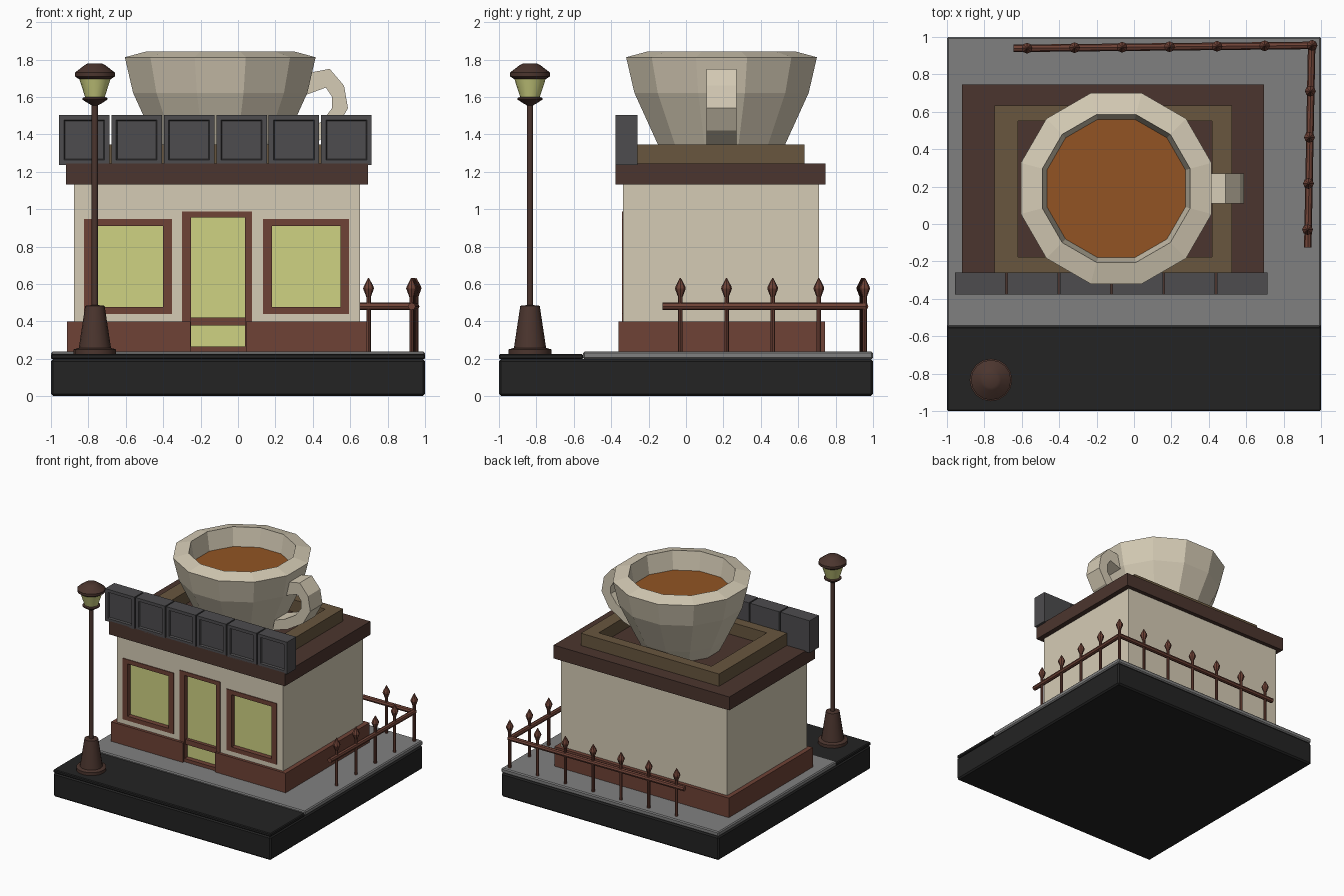
import bpy, bmesh, math
from mathutils import Vector

if "Cube" in bpy.data.objects:
    bpy.data.objects.remove(bpy.data.objects["Cube"])


def mat(name, r, g, b):
    m = bpy.data.materials.new(name)
    m.diffuse_color = [((c / 255 + 0.055) / 1.055) ** 2.4 for c in (r, g, b)] + [1]
    m.use_nodes = True
    m.node_tree.nodes["Principled BSDF"].inputs["Base Color"].default_value = m.diffuse_color
    return m


BLACK = mat("asphalt black", 35, 35, 35)
PAVE = mat("pavement grey", 128, 128, 128)
CREAM = mat("cream", 213, 203, 181)
DARK = mat("dark brown", 75, 53, 46)
RED = mat("red brown", 110, 66, 54)
TAN = mat("tan wood", 104, 86, 62)
COFFEE = mat("coffee orange", 146, 84, 36)
SLATE = mat("slate grey", 77, 76, 78)
GLASS = mat("yellow glass", 207, 210, 130)


def finish(name, bm, material, bevel=0):
    bmesh.ops.recalc_face_normals(bm, faces=bm.faces)
    me = bpy.data.meshes.new(name)
    bm.to_mesh(me)
    bm.free()
    ob = bpy.data.objects.new(name, me)
    bpy.context.collection.objects.link(ob)
    if material:
        me.materials.append(material)
    if bevel:
        mod = ob.modifiers.new("bevel", "BEVEL")
        mod.width, mod.segments = bevel, 1
    return ob


def add_box(bm, x0, x1, y0, y1, z0, z1):
    vs = bmesh.ops.create_cube(bm, size=1)["verts"]
    for v in vs:
        v.co = Vector((x1 if v.co.x > 0 else x0, y1 if v.co.y > 0 else y0, z1 if v.co.z > 0 else z0))


def boxes(name, dims, material, bevel=0):
    bm = bmesh.new()
    for d in dims:
        add_box(bm, *d)
    return finish(name, bm, material, bevel)


def frame_front(name, outer, inner, y0, y1, material):
    """Rectangular ring in the xz plane; rectangles are x0, x1, z0, z1."""
    bm = bmesh.new()
    rings = []
    for (a, b, c, d), y in ((outer, y0), (inner, y0), (inner, y1), (outer, y1)):
        rings.append([bm.verts.new((x, y, z)) for x, z in ((a, c), (b, c), (b, d), (a, d))])
    for k in range(4):
        p, q = rings[k], rings[(k + 1) % 4]
        for i in range(4):
            j = (i + 1) % 4
            bm.faces.new((p[i], p[j], q[j], q[i]))
    return finish(name, bm, material)


def add_lathe(bm, profile, cx, cy, sides, phase=0.0):
    rings = []
    for r, z in profile:
        rings.append([bm.verts.new((cx + r * math.cos(phase + 2 * math.pi * i / sides),
                                    cy + r * math.sin(phase + 2 * math.pi * i / sides), z))
                      for i in range(sides)])
    for p, q in zip(rings, rings[1:]):
        for i in range(sides):
            j = (i + 1) % sides
            bm.faces.new((p[i], p[j], q[j], q[i]))
    bm.faces.new(rings[0])
    bm.faces.new(rings[-1])


def lathe(name, profile, cx, cy, sides, material, phase=0.0):
    bm = bmesh.new()
    add_lathe(bm, profile, cx, cy, sides, phase)
    return finish(name, bm, material)


def cut(ob, cutter):
    mod = ob.modifiers.new("openings", "BOOLEAN")
    mod.operation, mod.object, mod.solver = "DIFFERENCE", cutter, "EXACT"


# Ground
boxes("base_slab", [(-1, 1, -1, 1, 0, 0.198)], BLACK, 0.012)
boxes("road", [(-1, 1, -1, -0.55, 0.198, 0.225)], BLACK, 0.006)
boxes("pavement", [(-1, 1, -0.55, 1, 0.198, 0.238)], PAVE, 0.008)

# Walls and plinth, with openings for windows and door
WIN = {"left": (-0.823, -0.353, 0.44, 0.947), "right": (0.134, 0.594, 0.44, 0.947)}
DOOR = (-0.30, 0.075, 0.225, 0.987)
walls = boxes("walls", [(-0.877, 0.652, -0.337, 0.711, 0.23, 1.14)], CREAM)
plinth = boxes("plinth", [(-0.914, 0.69, -0.36, 0.743, 0.23, 0.40)], RED)
wall_cutter = boxes("wall_cutter", [(w[0], w[1], -0.5, -0.285, w[2], w[3])
                                    for w in (*WIN.values(), (-0.30, 0.075, 0.1, 0.987))], None)
plinth_cutter = boxes("plinth_cutter", [(-0.255, 0.042, -0.5, -0.285, 0.1, 0.6)], None)
cut(walls, wall_cutter)
cut(plinth, plinth_cutter)
for c in (wall_cutter, plinth_cutter):
    c.hide_render = True
    c.hide_set(True)
    c.display_type = "WIRE"

# Windows and door
for side, (a, b, c, d) in WIN.items():
    inner = (a + 0.047, b - 0.047, c + 0.036, d - 0.036)
    frame_front(side + "_window_frame", (a, b, c, d), inner, -0.343, -0.285, RED)
    boxes(side + "_window_glass", [(inner[0], inner[1], -0.302, -0.294, inner[2], inner[3])], GLASS)
frame_front("door_frame", DOOR, (-0.252, 0.038, 0.265, 0.955), -0.343, -0.285, RED)
boxes("door_crossbar", [(-0.252, 0.038, -0.33, -0.285, 0.378, 0.42)], RED)
boxes("door_glass", [(-0.252, 0.038, -0.302, -0.294, 0.265, 0.955)], GLASS)

# Roof: cornice and raised tan kerb with sunken middle
boxes("cornice", [(-0.92, 0.695, -0.378, 0.745, 1.132, 1.243)], DARK)
boxes("roof_kerb", [(-0.747, -0.62, -0.262, 0.633, 1.24, 1.345),
                    (0.417, 0.524, -0.262, 0.633, 1.24, 1.345),
                    (-0.62, 0.417, -0.262, -0.176, 1.24, 1.345),
                    (-0.62, 0.417, 0.55, 0.633, 1.24, 1.345)], TAN)

# Parapet: six blocks with sunken front panels
for i in range(6):
    cx = -0.822 + i * 0.2803
    bm = bmesh.new()
    add_box(bm, cx - 0.135, cx + 0.135, -0.378, -0.258, 1.236, 1.503)
    bm.normal_update()
    front = [f for f in bm.faces if f.normal.y < -0.9]
    bmesh.ops.inset_region(bm, faces=front, thickness=0.036)
    bmesh.ops.inset_region(bm, faces=front, thickness=0.008, depth=-0.015)
    finish(f"parapet_block_{i + 1}", bm, SLATE)

# Giant cup: 12-sided, profile given as flat-to-flat radii
CX, CY, K = -0.095, 0.19, 1 / math.cos(math.pi / 12)
cup = [(0.29, 1.242), (0.34, 1.345), (0.466, 1.622), (0.51, 1.812), (0.395, 1.843), (0.365, 1.66)]
lathe("cup", [(r * K, z) for r, z in cup], CX, CY, 12, CREAM, math.pi / 12)
lathe("coffee", [(0.366 * K, 1.665), (0.370 * K, 1.69)], CX, CY, 12, COFFEE, math.pi / 12)

# Cup handle: band between outer and inner outline, swept across y
outer = [(0.36, 1.725), (0.49, 1.75), (0.567, 1.66), (0.588, 1.54), (0.52, 1.42), (0.38, 1.335), (0.24, 1.29)]
inner = [(0.36, 1.61), (0.47, 1.65), (0.503, 1.60), (0.503, 1.54), (0.45, 1.47), (0.35, 1.41), (0.26, 1.38)]
bm = bmesh.new()
secs = [[bm.verts.new((x, y, z)) for (x, z), y in ((o, 0.11), (o, 0.27), (n, 0.27), (n, 0.11))]
        for o, n in zip(outer, inner)]
for p, q in zip(secs, secs[1:]):
    for i in range(4):
        j = (i + 1) % 4
        bm.faces.new((p[i], p[j], q[j], q[i]))
bm.faces.new(secs[0])
bm.faces.new(secs[-1])
finish("cup_handle", bm, CREAM)

# Street lamp
LX, LY = -0.765, -0.834
lamp_parts = [
    lathe("lamp_post", [(0.114, 0.222), (0.114, 0.25), (0.086, 0.258), (0.052, 0.483), (0.017, 0.487),
                        (0.017, 1.555), (0.035, 1.565), (0.066, 1.585), (0.066, 1.595), (0.05, 1.6)],
          LX, LY, 16, DARK),
    lathe("lamp_glass", [(0.052, 1.598), (0.085, 1.70)], LX, LY, 16, GLASS),
    lathe("lamp_cap", [(0.085, 1.695), (0.107, 1.71), (0.107, 1.73), (0.055, 1.77), (0.04, 1.778)],
          LX, LY, 16, DARK)]
bpy.ops.object.select_all(action="DESELECT")
for ob in lamp_parts:
    ob.select_set(True)
bpy.context.view_layer.objects.active = lamp_parts[0]
bpy.ops.object.shade_smooth_by_angle(angle=math.radians(30))

# Fence: spiked posts along the back and right edges, with one rail each
posts = [(-0.572 + 0.254 * i, 0.94 + 0.0025 * i) for i in range(7)]
posts += [(0.948 - 0.005 * i, 0.957 - 0.2468 * i) for i in range(1, 5)]
bm = bmesh.new()
for x, y in posts:
    add_lathe(bm, [(0.012, 0.23), (0.012, 0.53), (0.029, 0.575), (0.026, 0.587), (0.002, 0.633)], x, y, 8)
finish("fence_posts", bm, RED)


def rail(name, a, b):
    bm = bmesh.new()
    bmesh.ops.create_cone(bm, cap_ends=True, segments=8, radius1=0.02, radius2=0.02, depth=(b - a).length)
    bmesh.ops.rotate(bm, verts=bm.verts, matrix=(b - a).to_track_quat("Z", "Y").to_matrix())
    bmesh.ops.translate(bm, verts=bm.verts, vec=(a + b) / 2)
    finish(name, bm, RED)


rail("back_rail", Vector((-0.645, 0.939, 0.48)), Vector((0.96, 0.955, 0.48)))
rail("side_rail", Vector((0.929, -0.125, 0.48)), Vector((0.95, 0.96, 0.48)))
